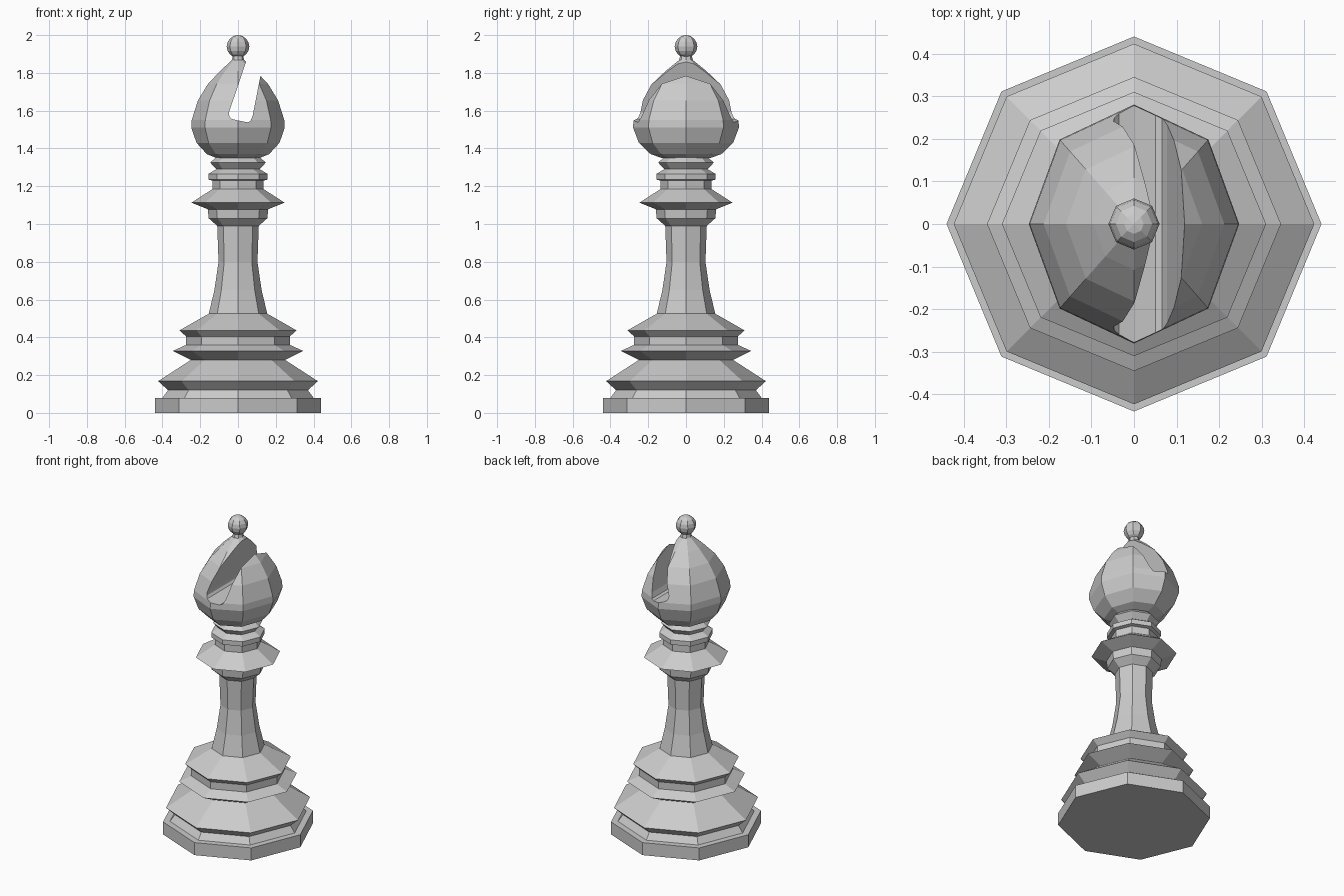
import bpy, bmesh, math

if "Cube" in bpy.data.objects:
    bpy.data.objects.remove(bpy.data.objects["Cube"])

SIDES = 8


def mesh_object(name, bm):
    bmesh.ops.recalc_face_normals(bm, faces=bm.faces[:])
    me = bpy.data.meshes.new(name)
    bm.to_mesh(me)
    bm.free()
    ob = bpy.data.objects.new(name, me)
    bpy.context.collection.objects.link(ob)
    return ob


def lathe(name, profile, y_scale=1.0):
    """Turn (radius, height) points into a closed flat-faced solid."""
    bm = bmesh.new()
    angles = [2 * math.pi * i / SIDES for i in range(SIDES)]
    rings = [[bm.verts.new((r * math.cos(a), r * y_scale * math.sin(a), z))
              for a in angles] for r, z in profile]
    for lo, hi in zip(rings, rings[1:]):
        for i in range(SIDES):
            j = (i + 1) % SIDES
            bm.faces.new((lo[i], lo[j], hi[j], hi[i]))
    bm.faces.new(rings[0][::-1])
    bm.faces.new(rings[-1])
    return mesh_object(name, bm)


# stepped foot
lathe("base", [
    (0.44, 0), (0.44, 0.08), (0.40, 0.08), (0.37, 0.12), (0.423, 0.168),
    (0.25, 0.28), (0.345, 0.328), (0.275, 0.36), (0.275, 0.405),
    (0.31, 0.437), (0.155, 0.525)])

# slender stem with collars
lathe("stem", [
    (0.20, 0.50), (0.155, 0.525), (0.125, 0.65), (0.103, 0.80), (0.11, 0.99),
    (0.155, 1.03), (0.16, 1.078), (0.247, 1.113), (0.135, 1.185),
    (0.135, 1.23), (0.157, 1.235), (0.157, 1.265), (0.115, 1.29),
    (0.147, 1.325), (0.115, 1.355)])

# egg-shaped head, slightly deeper than wide
head = lathe("head", [
    (0.115, 1.35), (0.165, 1.37), (0.22, 1.43), (0.247, 1.51), (0.245, 1.55),
    (0.212, 1.655), (0.16, 1.74), (0.095, 1.81), (0.032, 1.868),
    (0.025, 1.90)], y_scale=1.135)

# slanted slot cut through the head from front to back
slot = [(0.09, 2.0), (-0.048, 1.59), (-0.046, 1.57), (-0.035, 1.557),
        (0.005, 1.547), (0.05, 1.538), (0.066, 1.545), (0.078, 1.575),
        (0.161, 2.0)]
bm = bmesh.new()
face = bm.faces.new([bm.verts.new((x, -0.5, z)) for x, z in slot])
side = bmesh.ops.extrude_face_region(bm, geom=[face])["geom"]
bmesh.ops.translate(bm, vec=(0, 1, 0),
                    verts=[v for v in side if isinstance(v, bmesh.types.BMVert)])
cutter = mesh_object("slot_cutter", bm)
cutter.hide_render = True

mod = head.modifiers.new("slot", 'BOOLEAN')
mod.operation = 'DIFFERENCE'
mod.solver = 'EXACT'
mod.object = cutter
bpy.context.view_layer.objects.active = head
bpy.ops.object.modifier_apply(modifier=mod.name)
bpy.data.objects.remove(cutter)

# small ball on top
R = 0.06
lathe("finial", [(R * math.sin(t), 1.94 - R * math.cos(t))
                 for t in [math.pi * k / 8 for k in range(1, 8)]]
      + [(0.001, 2.0)])
